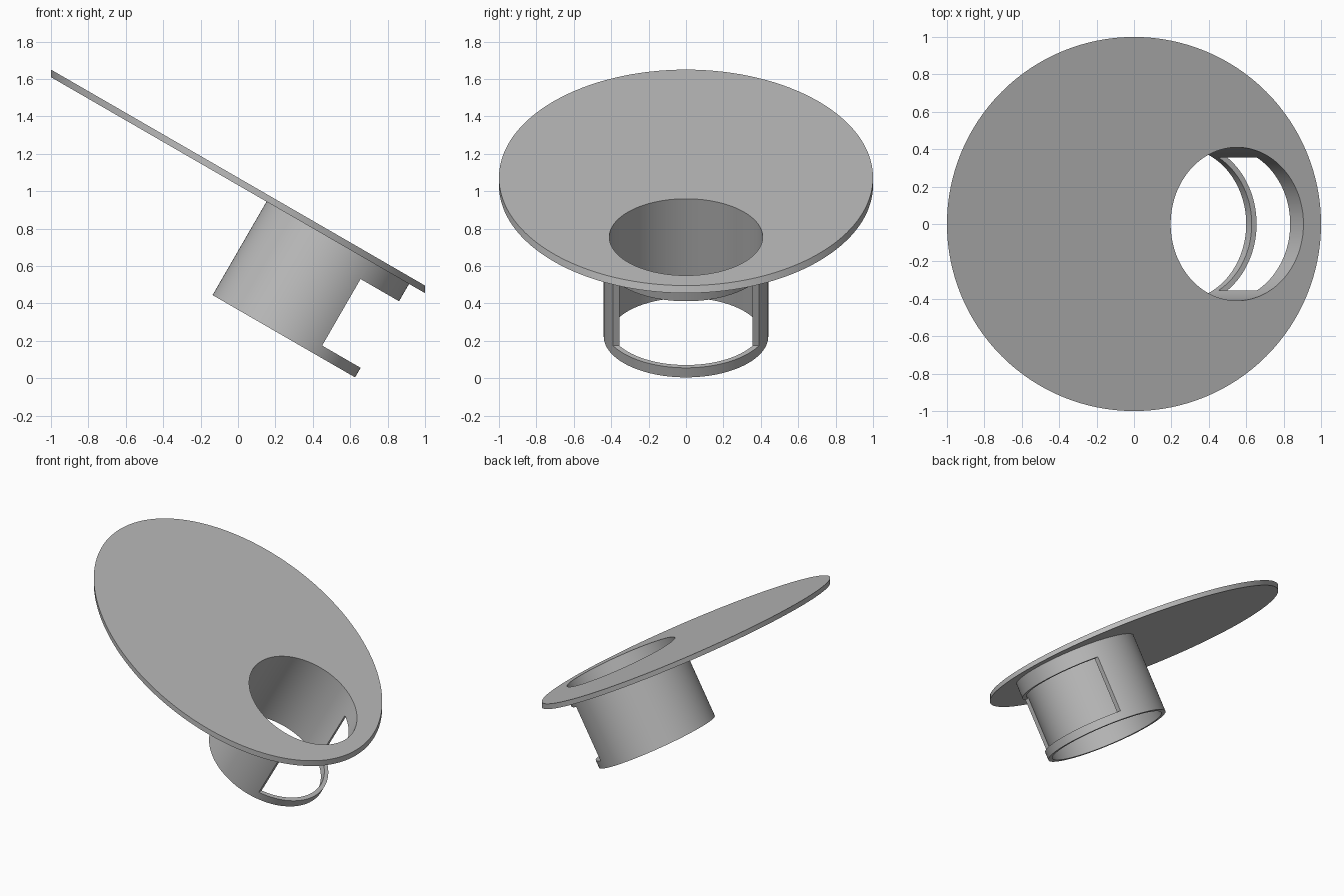
import bpy
import bmesh
from math import sin, cos, tan, radians, pi
from mathutils import Vector, Matrix

if "Cube" in bpy.data.objects:
    bpy.data.objects.remove(bpy.data.objects["Cube"])

SEGMENTS = 128
TILT = radians(30)
BORE, TUBE = 0.41, 0.44            # inner and outer tube radii
TOP, UNDER = 0.612, 0.577          # plate faces, measured along the tube axis
# Tube frame: origin at the centre of the open lower end, z along the axis
frame = Matrix.Translation((0.245, 0, 0.225)) @ Matrix.Rotation(TILT, 4, 'Y')

grey = bpy.data.materials.new("plain_grey")
grey.use_nodes = True
colour = (0.5, 0.5, 0.5, 1)
grey.diffuse_color = colour
grey.node_tree.nodes["Principled BSDF"].inputs["Base Color"].default_value = colour


def angles():
    return [2 * pi * i / SEGMENTS for i in range(SEGMENTS)]


def tube_ring(radius, height):
    return [frame @ Vector((radius * cos(a), radius * sin(a), height)) for a in angles()]


def rim_ring(height):
    """Upright unit circle dropped onto the sloping plane at this height."""
    centre = frame @ Vector((0, 0, height))
    return [Vector((cos(a), sin(a), centre.z - (cos(a) - centre.x) * tan(TILT)))
            for a in angles()]


def ring_solid(name, rings):
    """Join rings into a closed band, the last ring back to the first."""
    bm = bmesh.new()
    loops = [[bm.verts.new(p) for p in ring] for ring in rings]
    for k, a in enumerate(loops):
        b = loops[(k + 1) % len(loops)]
        for i in range(SEGMENTS):
            j = (i + 1) % SEGMENTS
            bm.faces.new((a[i], a[j], b[j], b[i]))
    bmesh.ops.recalc_face_normals(bm, faces=bm.faces)
    mesh = bpy.data.meshes.new(name)
    bm.to_mesh(mesh)
    bm.free()
    mesh.materials.append(grey)
    obj = bpy.data.objects.new(name, mesh)
    bpy.context.collection.objects.link(obj)
    return obj


def activate(obj):
    bpy.ops.object.select_all(action='DESELECT')
    obj.select_set(True)
    bpy.context.view_layer.objects.active = obj


# Sloping round plate with an off-centre hole
plate = ring_solid("sloping_plate", [rim_ring(TOP), rim_ring(UNDER),
                                     tube_ring(BORE, UNDER), tube_ring(BORE, TOP)])

# Open tube below the hole
tube = ring_solid("outlet_tube", [tube_ring(TUBE, UNDER), tube_ring(TUBE, 0),
                                  tube_ring(BORE, 0), tube_ring(BORE, UNDER)])

# Side window cut through the tube wall
low, high, near, far = 0.059, 0.47, 0.2025, 0.7
bpy.ops.mesh.primitive_cube_add(size=1)
cutter = bpy.context.object
cutter.name = "window_cutter"
cutter.hide_render = True
cutter.data.materials.append(grey)
cutter.data.transform(frame @ Matrix.Translation(((near + far) / 2, 0, (low + high) / 2))
                      @ Matrix.Diagonal((far - near, 1.2, high - low, 1)))
activate(tube)
cut = tube.modifiers.new("window", 'BOOLEAN')
cut.operation = 'DIFFERENCE'
cut.solver = 'EXACT'
cut.object = cutter
bpy.ops.object.modifier_apply(modifier=cut.name)
bpy.data.objects.remove(cutter)

# Smooth walls, sharp rims
for part in (plate, tube):
    activate(part)
    bpy.ops.object.shade_smooth_by_angle(angle=radians(30))
